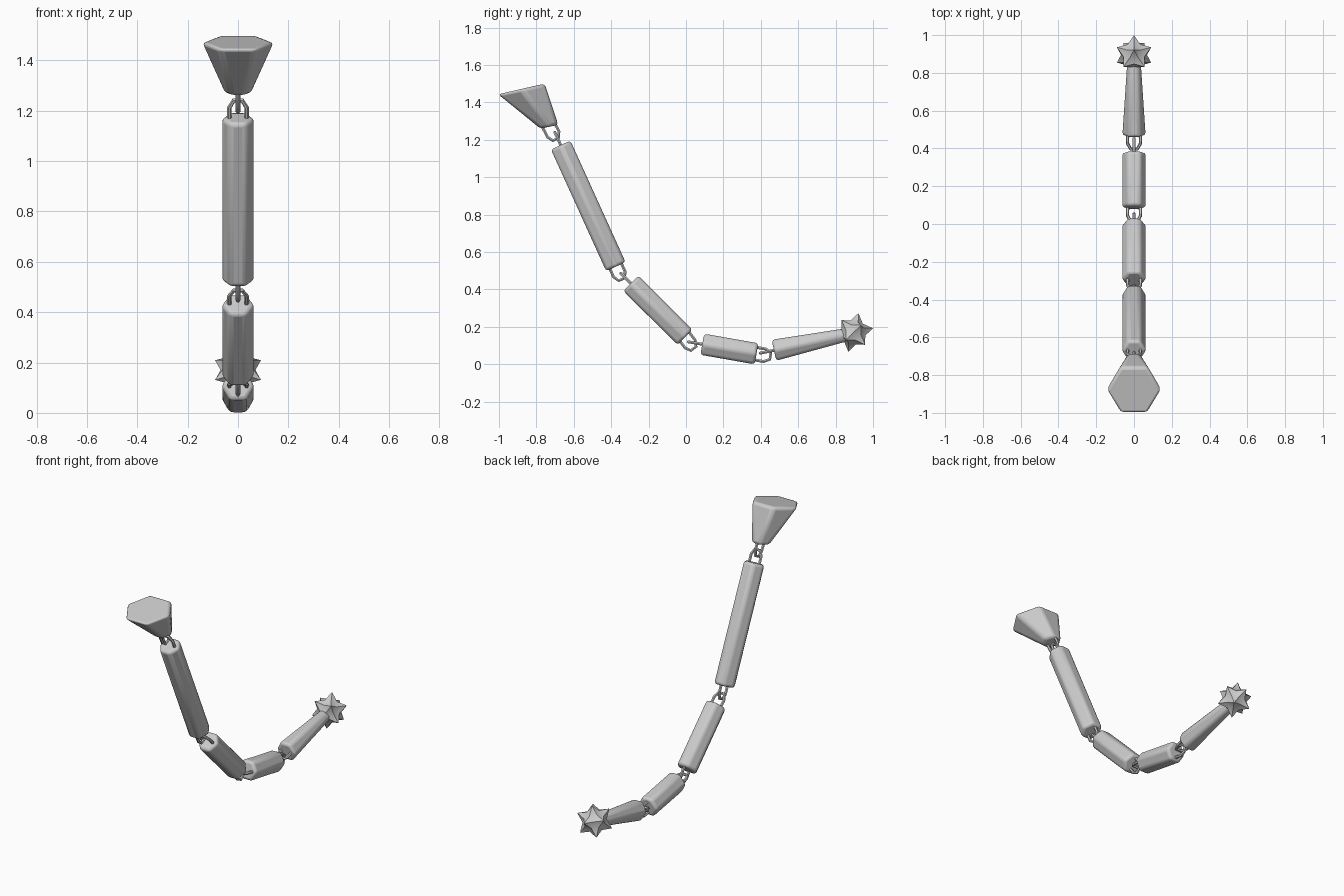
import bpy, bmesh, math
from mathutils import Vector, Matrix

if "Cube" in bpy.data.objects:
    bpy.data.objects.remove(bpy.data.objects["Cube"])

X = Vector((1, 0, 0))


def yz(p):
    return Vector((0, p[0], p[1]))


def finish(ob, bevel=0, angle=40):
    bpy.ops.object.select_all(action='DESELECT')
    ob.select_set(True)
    bpy.context.view_layer.objects.active = ob
    if bevel:
        m = ob.modifiers.new("round_edges", 'BEVEL')
        m.width = bevel
        m.segments = 3
        m.limit_method = 'ANGLE'
    bpy.ops.object.shade_smooth_by_angle(angle=math.radians(angle))


def hex_loft(name, rings, bevel):
    """Six-sided body through rings of (centre, in-plane cross direction, radius)."""
    bm = bmesh.new()
    loops = []
    for c, v, r in rings:
        loops.append([bm.verts.new(yz(c) + r * (math.cos(k * math.pi / 3) * X
                      + math.sin(k * math.pi / 3) * v)) for k in range(6)])
    for a, b in zip(loops, loops[1:]):
        for k in range(6):
            n = (k + 1) % 6
            bm.faces.new((a[k], a[n], b[n], b[k]))
    bm.faces.new(loops[0])
    bm.faces.new(loops[-1])
    bmesh.ops.recalc_face_normals(bm, faces=bm.faces)
    me = bpy.data.meshes.new(name)
    bm.to_mesh(me)
    bm.free()
    ob = bpy.data.objects.new(name, me)
    bpy.context.collection.objects.link(ob)
    finish(ob, bevel)


def link(name, origin, d, side, length=0.075, half=0.034):
    """Bent wire loop leaving a segment end along d, spread along side."""
    pts = [(-0.015, -half), (length * 0.6, -half), (length, -half * 0.5),
           (length, half * 0.5), (length * 0.6, half), (-0.015, half)]
    cu = bpy.data.curves.new(name, 'CURVE')
    cu.dimensions = '3D'
    cu.bevel_depth = 0.009
    cu.bevel_resolution = 1
    cu.use_fill_caps = True
    sp = cu.splines.new('POLY')
    sp.points.add(len(pts) - 1)
    for p, (a, b) in zip(sp.points, pts):
        p.co = (*(yz(origin) + a * d + b * side), 1)
    ob = bpy.data.objects.new(name, cu)
    bpy.context.collection.objects.link(ob)
    bpy.ops.object.select_all(action='DESELECT')
    ob.select_set(True)
    bpy.context.view_layer.objects.active = ob
    bpy.ops.object.convert(target='MESH')
    finish(bpy.context.object, 0, 50)


def cross(d):
    return Vector((0, -d.z, d.y))


# flared hand grip, skewed between its two tilted ends
tilt = Vector((0, 0.24, 0.055)).normalized()
hex_loft("grip_end", [((-0.88, 1.472), tilt, 0.147),
                      ((-0.73, 1.27), tilt, 0.056)], 0.018)
d0 = Vector((0, 0.45, -0.89)).normalized()
link("grip_link", (-0.73, 1.27), d0, cross(d0))

# rod segments: start, end, start radius, end radius
segments = [((-0.67, 1.172), (-0.375, 0.522), 0.066, 0.066),
            ((-0.295, 0.433), (-0.005, 0.144), 0.066, 0.066),
            ((0.087, 0.107), (0.377, 0.056), 0.066, 0.066),
            ((0.47, 0.075), (0.86, 0.158), 0.066, 0.04)]
for i, (s, e, r0, r1) in enumerate(segments, 1):
    d = (yz(e) - yz(s)).normalized()
    hex_loft(f"rod_segment_{i}", [(s, cross(d), r0), (e, cross(d), r1)], 0.016)
    link(f"front_link_{i}", s, -d, X)
    if i < 4:
        out = Vector((0, 0.6, -0.8)) if i == 2 else d
        link(f"rear_link_{i}", e, out, cross(out))

# twelve-spiked ball: outer icosahedron points pulled out of a round core
axis = d
bm = bmesh.new()
bmesh.ops.create_icosphere(bm, subdivisions=1, radius=1)
tips = [v.co.normalized() for v in bm.verts]
bm.free()
bm = bmesh.new()
bmesh.ops.create_icosphere(bm, subdivisions=2, radius=1)
for v in bm.verts:
    n = v.co.normalized()
    v.co = n * (0.107 if max(n.dot(t) for t in tips) > 0.99 else 0.069)
up = cross(axis)
rot = Matrix((up, axis.cross(up), axis)).transposed().to_4x4()
bm.transform(Matrix.Translation((0, 0.895, 0.17)) @ rot)
me = bpy.data.meshes.new("spiked_ball")
bm.to_mesh(me)
bm.free()
ball = bpy.data.objects.new("spiked_ball", me)
bpy.context.collection.objects.link(ball)
finish(ball, 0, 60)
